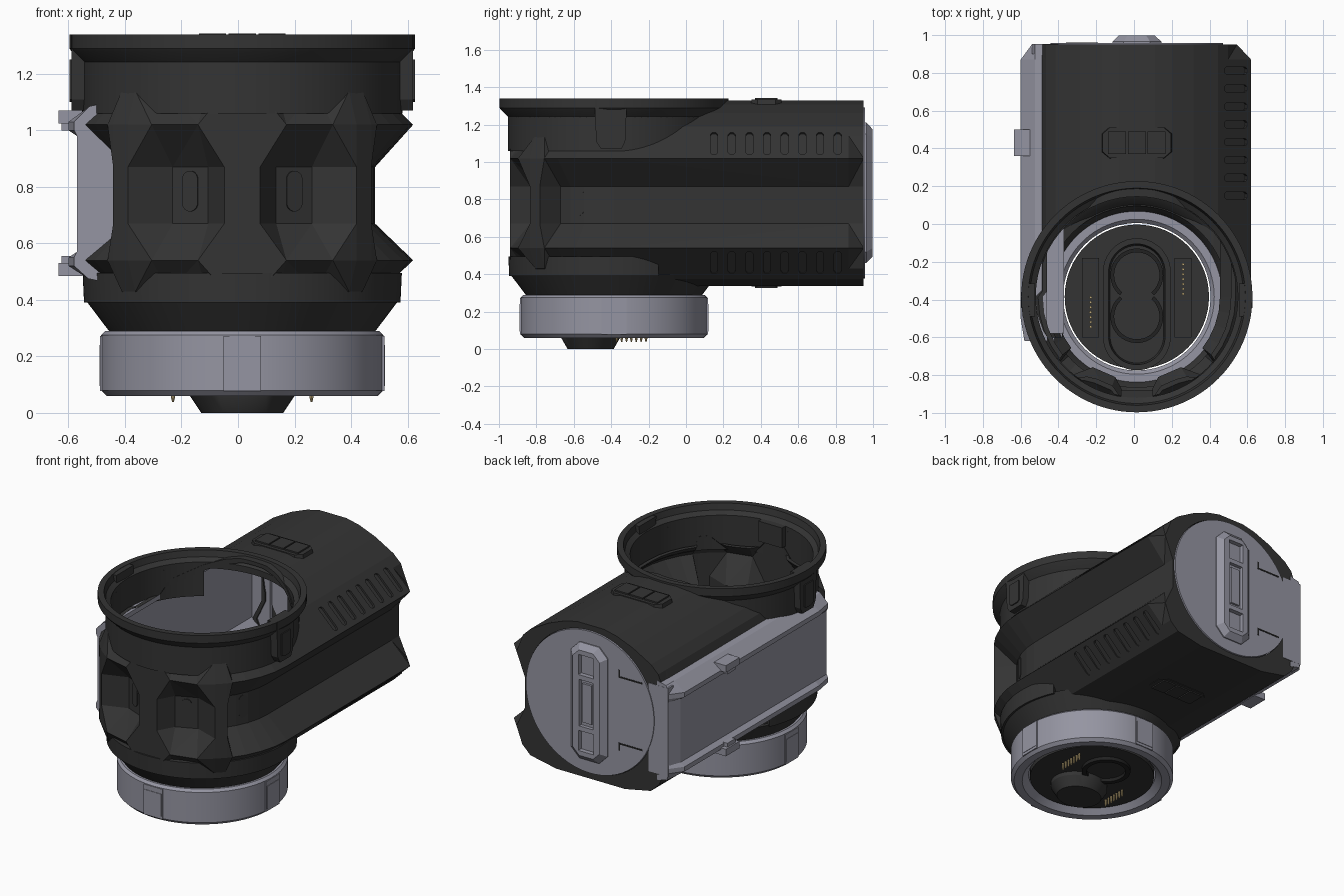
import bpy, bmesh, math
from mathutils import Matrix, Vector

if "Cube" in bpy.data.objects:
    bpy.data.objects.remove(bpy.data.objects["Cube"])

CX, CY = 0.015, -0.385          # axis of the vertical tube
rad = math.radians


def material(name, c):
    m = bpy.data.materials.new(name)
    m.diffuse_color = (*c, 1)
    m.use_nodes = True
    m.node_tree.nodes["Principled BSDF"].inputs["Base Color"].default_value = m.diffuse_color
    return m


BLACK = material("black", (.034, .034, .034))
DARK = material("dark", (.015, .015, .015))
GREY = material("grey", (.30, .30, .36))
GOLD = material("gold", (.55, .42, .2))


def make(name, parts, mat=BLACK, smooth=False, tri=False):
    """Each part is (list of section loops, closed)."""
    bm = bmesh.new()
    for secs, closed in parts:
        rings = [[bm.verts.new(p) for p in s] for s in secs]
        n = len(rings[0])
        for i in range(len(rings) - (0 if closed else 1)):
            a, b = rings[i], rings[(i + 1) % len(rings)]
            for j in range(n):
                bm.faces.new((a[j], a[(j + 1) % n], b[(j + 1) % n], b[j]))
        if not closed:
            bm.faces.new(rings[0][::-1])
            bm.faces.new(rings[-1])
    if tri:
        bmesh.ops.triangulate(bm, faces=bm.faces)
    bmesh.ops.recalc_face_normals(bm, faces=bm.faces)
    if bm.calc_volume(signed=True) < 0:
        bmesh.ops.reverse_faces(bm, faces=bm.faces)
    me = bpy.data.meshes.new(name)
    bm.to_mesh(me)
    bm.free()
    me.materials.append(mat)
    ob = bpy.data.objects.new(name, me)
    bpy.context.collection.objects.link(ob)
    if smooth:
        bpy.ops.object.select_all(action='DESELECT')
        ob.select_set(True)
        bpy.context.view_layer.objects.active = ob
        bpy.ops.object.shade_smooth_by_angle(angle=rad(30))
    return ob


def box(x0, x1, y0, y1, z0, z1, m=None):
    s = [[(x0, y0, z), (x1, y0, z), (x1, y1, z), (x0, y1, z)] for z in (z0, z1)]
    return ([[m @ Vector(p) for p in r] for r in s] if m else s, False)


def lathe(prof, a0=0, a1=360, n=96, cx=CX, cy=CY):
    full = a1 - a0 >= 360
    angs = [rad(a0 + (a1 - a0) * i / n) for i in range(n if full else n + 1)]
    return ([[(cx + r * math.cos(a), cy + r * math.sin(a), z) for r, z in prof] for a in angs], full)


def disc(r, z0, z1, cx=CX, cy=CY, r1=None, n=64):
    return ([[(cx + q * math.cos(2 * math.pi * i / n), cy + q * math.sin(2 * math.pi * i / n), z)
              for i in range(n)] for q, z in ((r, z0), (r1 or r, z1))], False)


def disc_y(r, y0, y1, z=.835, n=72):
    return ([[(CX + r * math.cos(2 * math.pi * i / n), y, z + r * math.sin(2 * math.pi * i / n))
              for i in range(n)] for y in (y0, y1)], False)


def extent(me):
    return [max(v.co[k] for v in me.vertices) - min(v.co[k] for v in me.vertices) for k in range(3)]


def cut(ob, parts):
    """Subtract parts; a result that lost the outer shape is retried with another solver."""
    c = make("cutter", parts, tri=True)
    c.hide_render = True
    for solver in ('EXACT', 'MANIFOLD', 'FLOAT'):
        md = ob.modifiers.new("cut", 'BOOLEAN')
        md.operation, md.solver, md.object = 'DIFFERENCE', solver, c
        ev = ob.evaluated_get(bpy.context.evaluated_depsgraph_get())
        me = bpy.data.meshes.new_from_object(ev)
        ob.modifiers.clear()
        if me.polygons and all(abs(a - b) < .15 for a, b in zip(extent(me), extent(ob.data))):
            ob.data = me
            break
    bpy.data.objects.remove(c)


# Main shell: U-shaped plan lofted through a grooved profile with arched top
ARC = [(90, 1), (80, 1), (70, 1), (60, 1), (52, 1), (49, 0), (42, 0), (32, 1), (15, 1), (6, 0)]
LAYERS = [(.338, .36, 0), (.375, .175, 0), (.43, .117, 0), (.54, 0, 0), (.67, 0, 1), (.87, 0, 1),
          (1.02, 0, 0), (1.14, .123, 0), (1.19, .175, 0), (1.263, .305, 0), (1.308, .42, 0), (1.328, .51, 0)]


def shell(e=0):
    arc = ARC + [(-a, d) for a, d in reversed(ARC)]
    secs = []
    for z, d0, g in LAYERS:
        loop = []
        zz = z + (e if z < .4 else -e if z > 1.15 else 0)

        def side(s, y, low):
            loop.append((CX + s * (.605 - max(d0 + .135 * g, low) - e), y, zz))
        side(1, .95 - e, .075)
        side(1, .87 - e, 0)
        for a, deep in arc:
            # wave crests at the posts
            d = .04 if z in (.43, 1.14) and not deep else d0
            r = .605 - d - .14 * g * deep - e
            loop.append((CX + r * math.sin(rad(a)), max(CY - r * math.cos(rad(a)), -.94 + e), zz))
        side(-1, -.3, .07)
        side(-1, .87 - e, .07)
        side(-1, .95 - e, .075)
        secs.append(loop)
    return (secs, False)


body = make("body_shell", [shell()], tri=True)
cut(body, [shell(.025)])
cut(body, [disc(.53, 1.1, 1.5)])
cut(body, [disc(.48, .2, .45)])
cut(body, [box(-.7, -.38, -.6, .89, .5, 1.08)])
cut(body, [disc_y(.46, .88, 1.05)])

# Cooling slots on both right-hand slopes
slots = []
for i in range(8):
    y = .15 + .0945 * i
    for x, z, t in ((.54, 1.1, -.785), (.54, .46, .76)):
        m = Matrix.Translation((x, y, z)) @ Matrix.Rotation(t, 4, 'Y')
        w = [(-.019, -.07), (-.01, -.083), (.01, -.083), (.019, -.07), (.019, .07), (.01, .083), (-.01, .083), (-.019, .07)]
        slots.append(([[m @ Vector((u, y2, z2)) for y2, z2 in w] for u in (-.014, .05)], False))
cut(body, slots)

# Tube collar, top lip and lower cone
make("upper_collar", [lathe([(.535, 1.06), (.567, 1.06), (.567, 1.25), (.535, 1.25)], -236, 56)], smooth=True)
make("top_lip", [lathe([(.565, 1.24), (.605, 1.28), (.612, 1.29), (.612, 1.34), (.575, 1.34),
                        (.565, 1.3), (.535, 1.28), (.535, 1.24)])], smooth=True)
make("lower_collar", [lathe([(.53, .39), (.56, .39), (.565, .495), (.53, .495)], -205, 25)], smooth=True)
make("lower_cone", [lathe([(.45, .285), (.468, .285), (.555, .4), (.53, .4), (.49, .37)])], smooth=True)

# Clips on both sides of the lip
outline = [(-.49, 1.338), (-.48, 1.11), (-.455, 1.07), (-.345, 1.07), (-.325, 1.11), (-.315, 1.338)]
inner = [(-.445, 1.25), (-.445, 1.11), (-.425, 1.1), (-.375, 1.1), (-.36, 1.11), (-.36, 1.25)]
for s, nm in ((1, "right"), (-1, "left")):
    X = lambda d: CX + s * d
    make(nm + "_lip_clip", [([[(X(.54), y, z) for y, z in outline], [(X(.605), y, z) for y, z in outline]], False),
                            ([[(X(.6), y, z) for y, z in inner], [(X(.612), y, z) for y, z in inner]], False)])
make("front_guide_lug", [box(-.07, .1, -.94, -.88, 1.15, 1.28)])

# Capsule inserts in the recessed windows
for a, nm in ((23.5, "right_front"), (-23.5, "left_front"), (66, "right_side")):
    m = Matrix.Translation((CX, CY, .785)) @ Matrix.Rotation(rad(a - 90), 4, 'Z')

    def capsule(w, h, x):
        return [m @ Vector((x, w * math.cos(t), (h if math.sin(t) > 0 else -h) + w * math.sin(t)))
                for t in [math.pi * (k + .5) / 8 for k in range(16)]]
    make(nm + "_window_insert", [([capsule(.03, .042, .45), capsule(.03, .042, .466)], False)])

# Top and bottom buttons
HEX = [(-.19, -.05), (-.15, -.085), (.15, -.085), (.19, -.05), (.19, .05), (.15, .085), (-.15, .085), (-.19, .05)]
for z0, z1, z2, nm in ((1.28, 1.333, 1.342, "top"), (.365, .335, .327, "bottom")):
    make(nm + "_button", [([[(CX + x * k, .43 + y * k, z) for x, y in HEX] for k, z in ((1, z0), (.95, z1))], False)]
         + [box(CX + c - .048, CX + c + .048, .37, .49, min(z0, z2), max(z0, z2)) for c in (-.105, 0, .105)])

# Grey left panel with flanges, chamfered at the rear
sec = [(-.46, 1.10), (-.525, 1.085), (-.6, 1.03), (-.6, 1.0), (-.57, .98), (-.57, .57), (-.6, .55),
       (-.6, .52), (-.53, .475), (-.46, .46), (-.46, .49), (-.53, .54), (-.53, 1.02), (-.46, 1.07)]
make("left_panel", [([[(max(x, lim), y, z) for x, z in sec]
                      for y, lim in ((-.62, -.58), (-.5, -.6), (.87, -.6), (.952, -.54))], False)], GREY)
make("panel_ends", [box(-.57, -.42, -.62, -.6, .55, 1.03), box(-.54, -.4, .9, .953, .5, 1.07),
                    box(-.54, -.37, -.58, .02, .5, .52)], GREY)
make("panel_latches", [box(-.635, -.55, .36, .5, z, z + .045) for z in (1.025, .485)]
     + [box(-.625, -.59, .39, .47, z, z + .03) for z in (1.0, .525)], GREY)

# Rear cap with its handle
make("rear_cap", [disc_y(.457, .92, .958)], GREY, True)
make("cap_notches", [box(-.36, -.19, .95, .96, z, z + .01) for z in (.62, 1.05)]
     + [box(-.2, -.19, .95, .96, z, z + .05) for z in (.58, 1.05)], DARK)


def octa(w, h, y, c):
    return [(CX + x, y, .835 + z) for x, z in ((-w, -h + c), (-w + c, -h), (w - c, -h), (w, -h + c),
                                               (w, h - c), (w - c, h), (-w + c, h), (-w, h - c))]


handle = make("rear_handle", [([octa(.13, .375, .95, .06), octa(.13, .375, .965, .06), octa(.095, .34, .998, .045)], False)], GREY)
cut(handle, [box(CX - .055, CX + .055, .968, 1.1, z - .065, z + .065) for z in (.59, 1.08)]
    + [box(CX - .05, CX + .05, .975, 1.1, .685, .985)])
make("handle_bar", [box(CX - .033, CX + .033, .96, .99, .71, .96)], GREY)

# Grey mounting ring with four lugs
make("mount_ring", [lathe([(.48, .06), (.5, .08), (.5, .275), (.485, .29), (.41, .29), (.39, .27),
                           (.39, .1), (.43, .06)])], GREY, True)
plates = []
for a in range(0, 360, 90):
    m = Matrix.Translation((CX, CY, 0)) @ Matrix.Rotation(rad(a), 4, 'Z')
    plates += [box(.47, .503, -.067, .067, .078, .272, m), box(.49, .506, -.06, .06, .095, .24, m)]
make("ring_lugs", plates, GREY)

# Base plate, keyhole track and lower boss
make("base_plate", [disc(.382, .085, .13)], BLACK, True)


def stadium(r, z, half=.17, n=32):
    return [(CX + r * math.cos(t), CY - .04 + (half if math.sin(t) > 0 else -half) + r * math.sin(t), z)
            for t in [2 * math.pi * (k + .5) / n for k in range(n)]]


make("base_track", [([stadium(.18, .12), stadium(.18, .19), stadium(.15, .19), stadium(.14, .12)], True)])
make("base_keyhole", [lathe([(r - .02, .12), (r, .12), (r, .17), (r - .02, .17)], a0, a1, cy=y, n=40)
                      for r, y, a0, a1 in ((.14, -.27, -50, 230), (.14, -.49, -230, 50))], DARK)
make("base_rails", [box(CX + s * .245 - .045, CX + s * .245 + .045, -.6, -.18, .12, .15) for s in (1, -1)])
make("lower_boss", [([[(CX + r * math.cos(t), -.51 + .85 * r * math.sin(t), z)
                       for t in [2 * math.pi * k / 40 for k in range(40)]]
                      for r, z in ((.185, .095), (.185, .06), (.145, 0))], False)], BLACK, True)
make("lower_socket", [lathe([(.12, .09), (.15, .09), (.15, .062), (.12, .062)], cy=-.25, n=40)], DARK, True)

# Contact pins
pins = []
for x, y0 in ((-.23, -.545), (.26, -.37)):
    for i in range(7):
        y = y0 + .026 * i
        pins += [disc(.007, .16, .055, x, y, n=8), disc(.007, .055, .038, x, y, .003, n=8)]
make("contact_pins", pins, GOLD)
